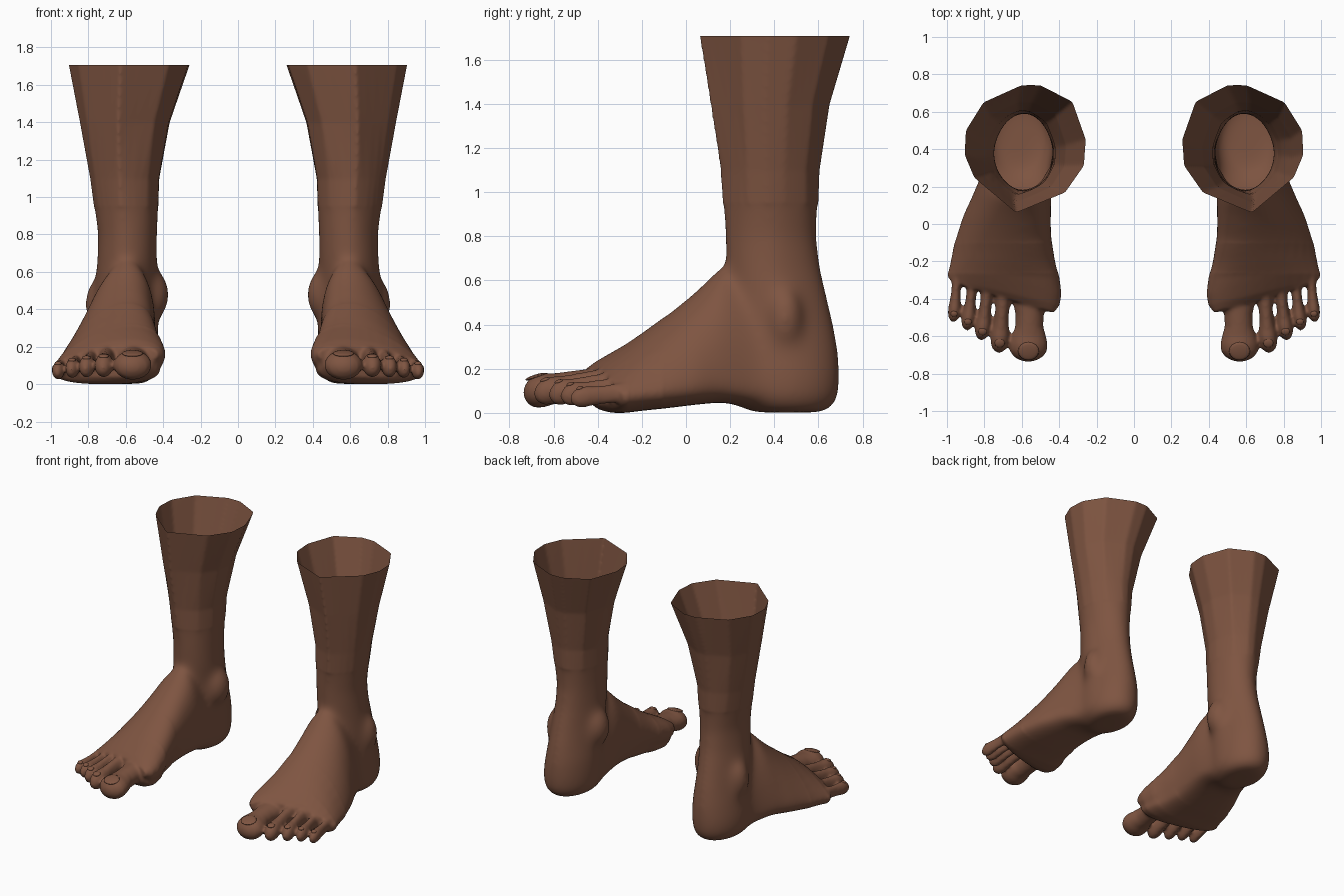
import bpy, bmesh, math
from mathutils import Matrix, Vector

if "Cube" in bpy.data.objects:
    bpy.data.objects.remove(bpy.data.objects["Cube"])

skin = bpy.data.materials.new("skin")
skin.diffuse_color = (0.21, 0.09, 0.053, 1)
skin.use_nodes = True
skin.node_tree.nodes["Principled BSDF"].inputs["Base Color"].default_value = skin.diffuse_color
N = 32
ANG = [2 * math.pi * i / N for i in range(N)]
# outline of the cut leg, as a unit polygon
CALF = [(.98, .29), (.69, .73), (.06, 1), (-.25, 1), (-.78, .74), (-1, .15),
        (-.97, -.26), (-.66, -.68), (.15, -1), (.84, -.45), (1, -.09)]


def loft(bm, rings):
    """Closed solid through a list of point rings."""
    n = len(rings[0])
    vs = [[bm.verts.new(p) for p in r] for r in rings]
    faces = [bm.faces.new(vs[0]), bm.faces.new(vs[-1])]
    for a, b in zip(vs, vs[1:]):
        for i in range(n):
            j = (i + 1) % n
            faces.append(bm.faces.new((a[i], a[j], b[j], b[i])))
    bmesh.ops.recalc_face_normals(bm, faces=faces)


def blob(bm, loc, size, rx=0.0, segs=20):
    m = Matrix.Translation(loc) @ Matrix.Rotation(rx, 4, 'X') @ Matrix.Diagonal((*size, 1))
    bmesh.ops.create_uvsphere(bm, u_segments=segs, v_segments=segs // 2, radius=1, matrix=m)


def leg_ring(z, x0, x1, y0, y1, k):
    # polygon at the top, rounder below; k narrows the back towards the tendon
    w = min(1, max(0, (z - .6) / .8))
    out = []
    for i, p in enumerate(CALF):
        a, b = Vector(p), Vector(CALF[(i + 1) % len(CALF)])
        for f in (0, .25, .5, .75):
            q = a.lerp(b, f)
            q = q * w + q.normalized() * (1 - w)
            out.append(((x0 + x1) / 2 + (x1 - x0) / 2 * q.x * (1 - k * max(0, q.y)),
                        (y0 + y1) / 2 + (y1 - y0) / 2 * q.y, z))
    return out


def foot_ring(y, x0, x1, zb, zt, xp, skew):
    # low, wide section with its ridge shifted towards the big toe
    zm, out = zb + 0.085, []
    for t in ANG:
        s, c = math.sin(t), math.cos(t)
        up = max(0, s)
        cx = math.copysign(abs(c) ** (1.0 if s > 0 else 0.8), c)
        x = (x0 + x1) / 2 * (1 - up) + xp * up + (x1 - x0) / 2 * cx
        z = zm + (zt - zm) * s if s > 0 else zm - (zm - zb) * abs(s) ** 0.75
        out.append((x, y + skew * (x - 0.55), z))
    return out


def toe(bm, base, tip, rx, rz):
    # thick root, slim neck, round pad
    a, b, rings = Vector(base), Vector(tip), []
    for f, r in ((0, 1), (.15, .85), (.3, .74), (.48, .74), (.62, .9), (.74, 1),
                 (.84, .97), (.92, .78), (.975, .45), (1, .12)):
        p = a.lerp(b, f)
        h = max(r, .9) if f < .7 else r
        rings.append([(p.x + rx * r * math.cos(t), p.y, p.z + rz * h * math.sin(t)) for t in ANG])
    loft(bm, rings)


LEG = [  # z, x range, y range, back taper
    (1.80, .235, .925, .045, .765, 0), (1.71, .258, .905, .06, .742, 0),
    (1.40, .365, .845, .11, .65, 0), (1.10, .42, .79, .155, .605, .05),
    (.80, .43, .75, .172, .594, .15), (.66, .43, .755, .18, .612, .22),
    (.52, .43, .77, .2, .645, .28), (.40, .43, .775, .2, .673, .22),
    (.28, .425, .785, .2, .693, .12), (.17, .425, .797, .2, .70, .08),
    (.08, .43, .795, .2, .694, .06), (.035, .45, .77, .23, .675, .05), (.004, .49, .735, .30, .63, 0)]
FOOT = [  # y, x range, z range, ridge x, skew
    (.50, .46, .76, .03, .42, .60, 0), (.30, .445, .805, .03, .60, .60, 0),
    (.16, .45, .865, .05, .67, .59, 0), (.05, .465, .92, .04, .56, .59, 0),
    (-.07, .472, .96, .025, .46, .59, 0), (-.20, .455, .985, .012, .365, .58, 0),
    (-.28, .43, 1.0, .003, .31, .575, .05), (-.35, .415, 1.0, .002, .27, .575, .16),
    (-.40, .425, .99, .012, .24, .58, .24), (-.44, .46, .965, .04, .205, .58, .3)]
TOES = [  # base, tip, half width, half height
    ((.555, -.38, .140), (.566, -.737, .094), .102, .078),
    ((.697, -.36, .150), (.722, -.690, .090), .050, .063),
    ((.780, -.33, .138), (.816, -.622, .086), .042, .059),
    ((.858, -.28, .120), (.893, -.570, .080), .037, .054),
    ((.942, -.24, .100), (.966, -.527, .068), .034, .048)]

# solid parts of one foot
bm = bmesh.new()
loft(bm, [leg_ring(*r) for r in LEG])
loft(bm, [foot_ring(*r) for r in FOOT])
for t in TOES:
    toe(bm, *t)
blob(bm, (.450, .40, .48), (.085, .10, .14))       # inner ankle bone
blob(bm, (.752, .45, .43), (.070, .08, .14))       # outer ankle bone
me = bpy.data.meshes.new("solid")
bm.to_mesh(me)
bm.free()
ob = bpy.data.objects.new("foot_solid", me)
bpy.context.collection.objects.link(ob)

# fuse into one skin and soften
rm = ob.modifiers.new("fuse", 'REMESH')
rm.mode, rm.voxel_size = 'VOXEL', 0.010
sm = ob.modifiers.new("soften", 'SMOOTH')
sm.factor, sm.iterations = 0.5, 8
dg = bpy.context.evaluated_depsgraph_get()
fused = bpy.data.meshes.new_from_object(ob.evaluated_get(dg))
bpy.data.objects.remove(ob)

bm = bmesh.new()
bm.from_mesh(fused)
# blend instep, ankle bones and heel more strongly, the ball a little less
for passes, y_min in ((25, -.26), (45, -.1)):
    area = [v for v in bm.verts if v.co.y > y_min and v.co.z < .95]
    for _ in range(passes):
        bmesh.ops.smooth_vert(bm, verts=area, factor=0.5, use_axis_x=True, use_axis_y=True, use_axis_z=True)
# open the top of the leg
bmesh.ops.bisect_plane(bm, geom=bm.verts[:] + bm.edges[:] + bm.faces[:],
                       plane_co=(0, 0, 1.71), plane_no=(0, 0, 1), clear_outer=True)
low = min(v.co.z for v in bm.verts)
bmesh.ops.translate(bm, verts=bm.verts[:], vec=(0, 0, -low))
foot = bpy.data.meshes.new("foot")
bm.to_mesh(foot)
bm.free()

# toenails
bm = bmesh.new()
for base, tip, rx, rz in TOES:
    p = Vector(base).lerp(Vector(tip), 0.84)
    blob(bm, (p.x, p.y, p.z + rz * .84 - low), (rx * .55, rx * .5, .010), 0.3, 16)
nails = bpy.data.meshes.new("toenails")
bm.to_mesh(nails)
bm.free()

# left and right copies
for src in (foot, nails):
    for side, sx in (("left", 1), ("right", -1)):
        m = src.copy()
        m.transform(Matrix.Diagonal((sx, 1, 1, 1)))
        if sx < 0:
            m.flip_normals()
        m.materials.clear()
        m.materials.append(skin)
        for p in m.polygons:
            p.use_smooth = True
        o = bpy.data.objects.new(f"{side}_{src.name.split('.')[0]}", m)
        bpy.context.collection.objects.link(o)
